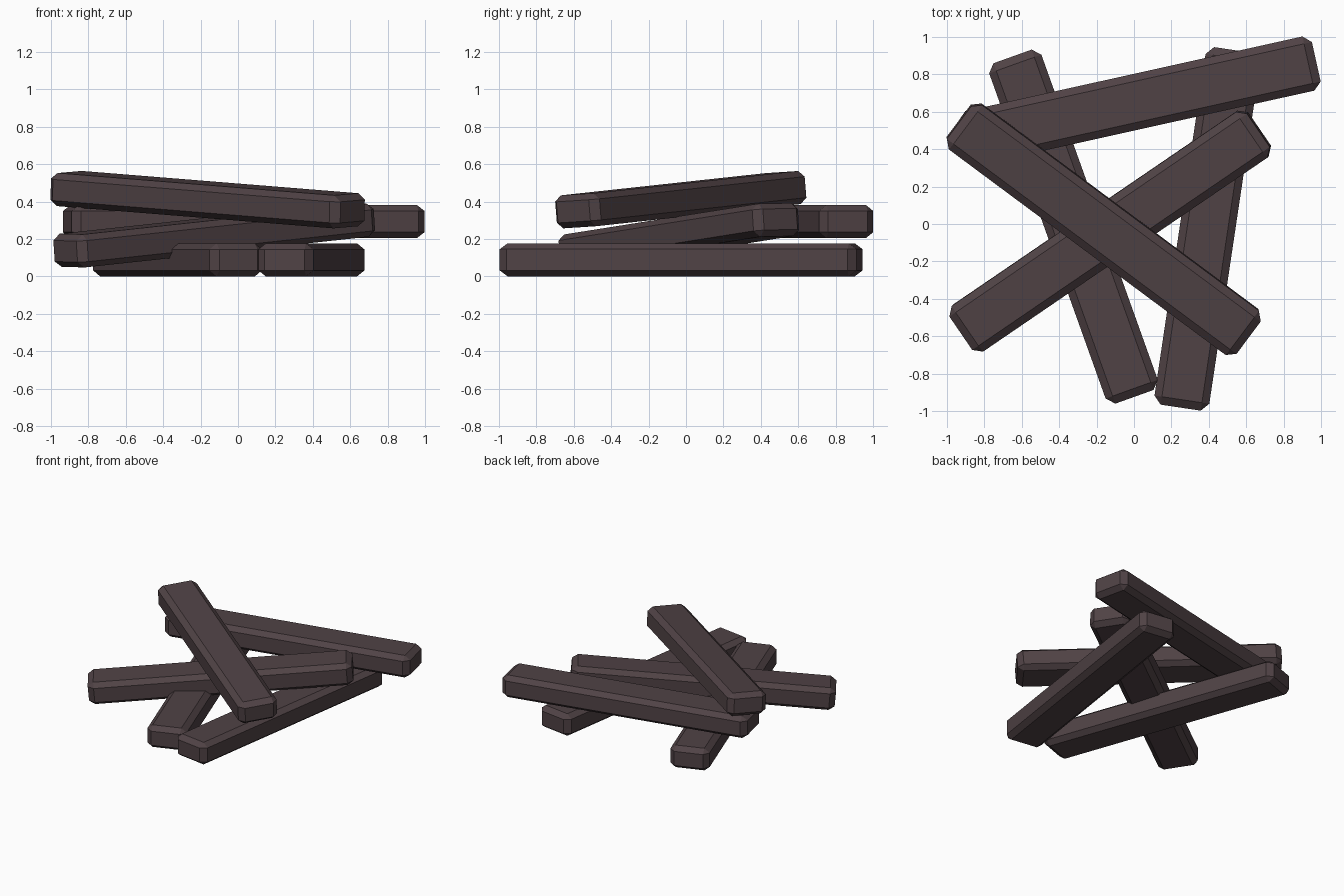
import bpy, bmesh
from math import radians
from mathutils import Euler

if "Cube" in bpy.data.objects:
    bpy.data.objects.remove(bpy.data.objects["Cube"])

wood = bpy.data.materials.new("charred_wood")
wood.diffuse_color = (0.08, 0.055, 0.06, 1)
wood.use_nodes = True
wood.node_tree.nodes["Principled BSDF"].inputs["Base Color"].default_value = wood.diffuse_color

HALF = (0.965, 0.148, 0.0885)   # half length, width, height of every beam
CUT = (0.043, 0.04, 0.032)      # chamfer along each axis


def beam(name, loc, heading, pitch=0, roll=0):
    """Chamfered box: three points per corner, closed by a convex hull."""
    bm = bmesh.new()
    for sx in (-1, 1):
        for sy in (-1, 1):
            for sz in (-1, 1):
                for full in range(3):
                    p = [HALF[i] - (0 if i == full else CUT[i]) for i in range(3)]
                    bm.verts.new((sx * p[0], sy * p[1], sz * p[2]))
    bmesh.ops.convex_hull(bm, input=bm.verts)
    bmesh.ops.dissolve_limit(bm, angle_limit=radians(1), verts=bm.verts, edges=bm.edges)
    bmesh.ops.recalc_face_normals(bm, faces=bm.faces)
    me = bpy.data.meshes.new(name)
    bm.to_mesh(me)
    bm.free()
    me.materials.append(wood)
    ob = bpy.data.objects.new(name, me)
    ob.location = loc
    ob.rotation_euler = Euler([radians(a) for a in (roll, pitch, heading)])
    bpy.context.collection.objects.link(ob)


# two beams flat on the ground
beam("ground_beam_left", (-0.323, -0.014, 0.0885), 109.7)
beam("ground_beam_right", (0.392, -0.026, 0.0885), 81.5)
# level beam across the back
beam("back_beam", (0.031, 0.657, 0.293), 12.5)
# two leaning beams crossing on top
beam("middle_leaning_beam", (-0.127, -0.038, 0.22), 34.3, -5.1, 1)
beam("top_leaning_beam", (-0.162, -0.028, 0.41), -36.6, 3.7, 3)
